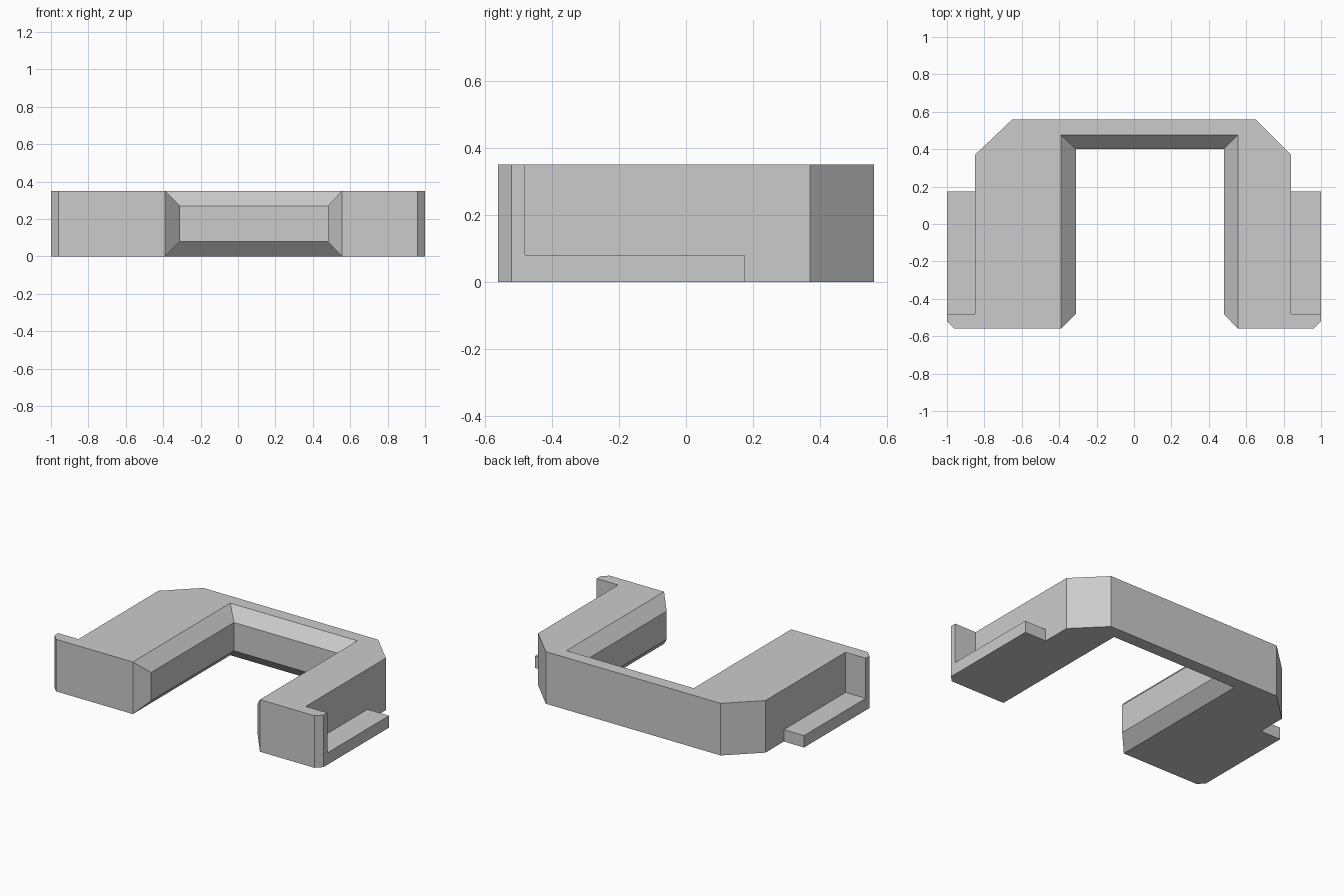
import bpy
import bmesh

cube = bpy.data.objects.get("Cube")
if cube:
    bpy.data.objects.remove(cube)

HEIGHT = 0.35
BEVEL = 0.08
FRONT, BACK = -0.56, 0.56

grey = bpy.data.materials.new("plain grey")
grey.use_nodes = True
colour = (0.6, 0.6, 0.6, 1)
grey.diffuse_color = colour
grey.node_tree.nodes["Principled BSDF"].inputs["Base Color"].default_value = colour


def finish(name, bm):
    bmesh.ops.recalc_face_normals(bm, faces=bm.faces)
    mesh = bpy.data.meshes.new(name)
    bm.to_mesh(mesh)
    bm.free()
    mesh.materials.append(grey)
    obj = bpy.data.objects.new(name, mesh)
    bpy.context.collection.objects.link(obj)


def ring(bm, points, z):
    return [bm.verts.new((x, y, z)) for x, y in points]


def prism(name, points, z0, z1):
    bm = bmesh.new()
    low, high = ring(bm, points, z0), ring(bm, points, z1)
    bm.faces.new(low)
    bm.faces.new(high)
    for i in range(len(points)):
        j = (i + 1) % len(points)
        bm.faces.new((low[i], low[j], high[j], high[i]))
    finish(name, bm)


# U-shaped body with corner flanges, and an inner wall bulging into the opening
inner = [(-0.39, FRONT), (-0.39, 0.475), (0.555, 0.475), (0.555, FRONT)]
bulge = [(-0.31, -0.48), (-0.31, 0.40), (0.48, 0.40), (0.48, -0.48)]
outer = [(0.96, FRONT), (1, -0.52), (1, -0.48), (0.84, -0.48),
         (0.84, 0.37), (0.65, BACK), (-0.65, BACK), (-0.85, 0.37),
         (-0.85, -0.48), (-1, -0.48), (-1, -0.52), (-0.96, FRONT)]
bm = bmesh.new()
outline = inner + outer
low, high = ring(bm, outline, 0), ring(bm, outline, HEIGHT)
bm.faces.new(low)
bm.faces.new(high)
for i in range(3, len(outline)):
    j = (i + 1) % len(outline)
    bm.faces.new((low[i], low[j], high[j], high[i]))
mid_low, mid_high = ring(bm, bulge, BEVEL), ring(bm, bulge, HEIGHT - BEVEL)
rows = [low, mid_low, mid_high, high]
for a, b in zip(rows, rows[1:]):
    for i in range(3):
        bm.faces.new((a[i], a[i + 1], b[i + 1], b[i]))
for i in (0, 3):
    bm.faces.new([row[i] for row in rows])
finish("u_shaped_body", bm)

# Low ledges along the outer sides
for name, x0, x1 in (("right_ledge", -1, -0.85), ("left_ledge", 0.84, 1)):
    prism(name, [(x0, -0.48), (x1, -0.48), (x1, 0.175), (x0, 0.175)], 0, BEVEL)
